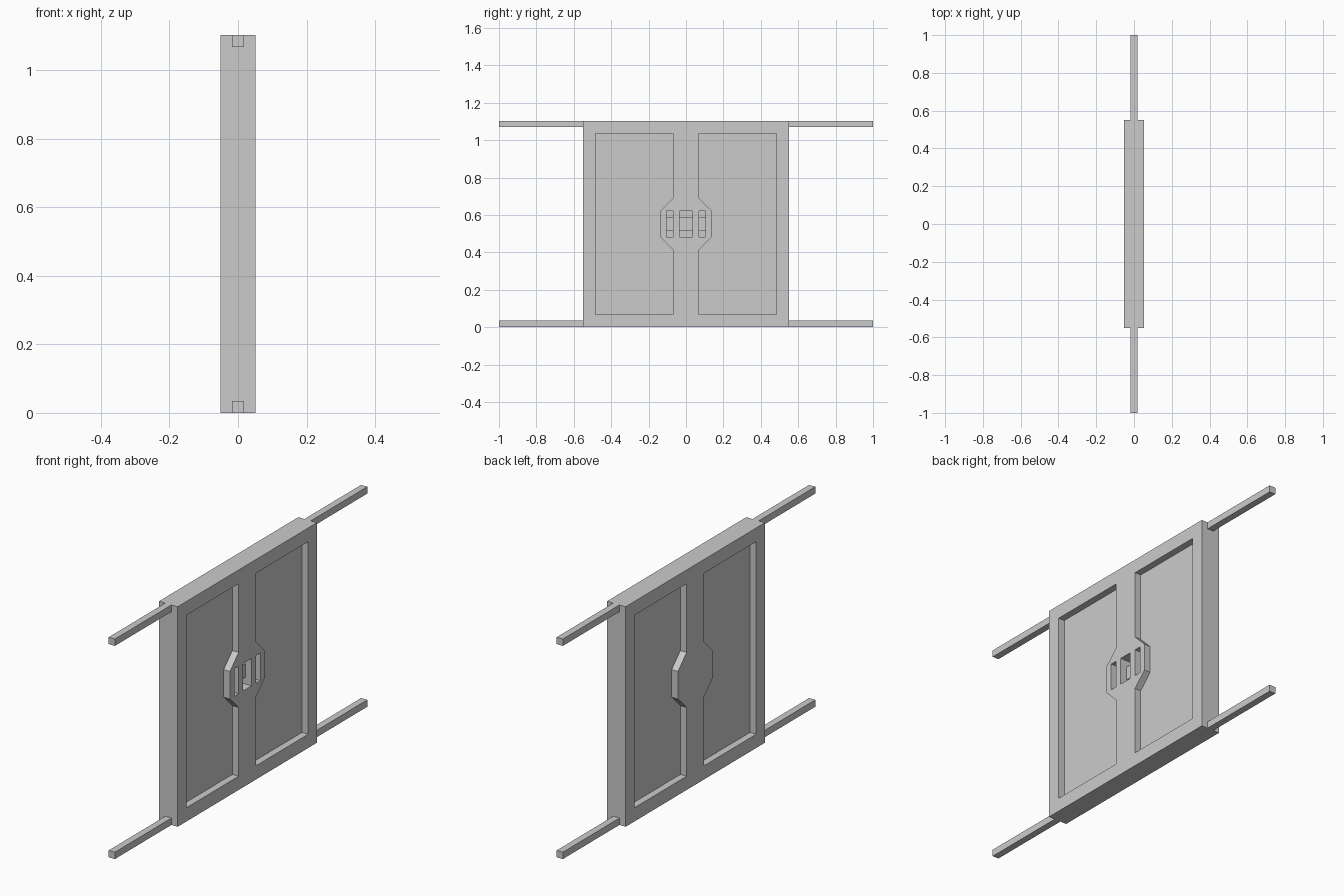
import bpy, bmesh

if "Cube" in bpy.data.objects:
    bpy.data.objects.remove(bpy.data.objects["Cube"])

U = 2 / 58  # module: the door is 32 x 32 x 3 modules


def prism(name, outline, x0, x1):
    """Extrude a (y, z) outline along x; all values in modules."""
    bm = bmesh.new()
    face = bm.faces.new([bm.verts.new((x0 * U, y * U, z * U)) for y, z in outline])
    moved = bmesh.ops.extrude_face_region(bm, geom=[face])["geom"]
    verts = [v for v in moved if isinstance(v, bmesh.types.BMVert)]
    bmesh.ops.translate(bm, verts=verts, vec=((x1 - x0) * U, 0, 0))
    bmesh.ops.recalc_face_normals(bm, faces=bm.faces)
    mesh = bpy.data.meshes.new(name)
    bm.to_mesh(mesh)
    bm.free()
    obj = bpy.data.objects.new(name, mesh)
    bpy.context.collection.objects.link(obj)
    return obj


def box(name, y0, y1, z0, z1, x0, x1):
    return prism(name, [(y0, z0), (y1, z0), (y1, z1), (y0, z1)], x0, x1)


def cut(target, cutter):
    """Subtract the cutter, apply, and discard it."""
    mod = target.modifiers.new("cut", "BOOLEAN")
    mod.operation = "DIFFERENCE"
    mod.solver = "EXACT"
    mod.object = cutter
    bpy.context.view_layer.objects.active = target
    bpy.ops.object.modifier_apply(modifier=mod.name)
    bpy.data.objects.remove(cutter)


# Door slab
door = box("door", -16, 16, 0, 32, -1.5, 1.5)

# Recessed panels on both faces, notched around the lock plate
panel = [(2, 2), (14, 2), (14, 30), (2, 30), (2, 20), (4, 18), (4, 14), (2, 12)]
for side in (-1, 1):
    for face in (-1, 1):
        cut(door, prism("panel_cutter", [(side * y, z) for y, z in panel],
                        face * 0.5, face * 2.5))

# Three blind lock slots on the right face
for y0, y1 in ((-3, -2), (-1, 1), (2, 3)):
    cut(door, box("slot_cutter", y0, y1, 14, 18, -0.5, 2.5))

# Latch bar set back inside the slots
box("latch_bar", -3, 3, 15, 17, -0.5, 0.5)

# Sliding rails at the top and bottom of each side
for side, label in ((-1, "front"), (1, "back")):
    for z, level in ((0, "lower"), (31, "upper")):
        box(f"{level}_{label}_rail", side * 16, side * 29, z, z + 1, -0.5, 0.5)
